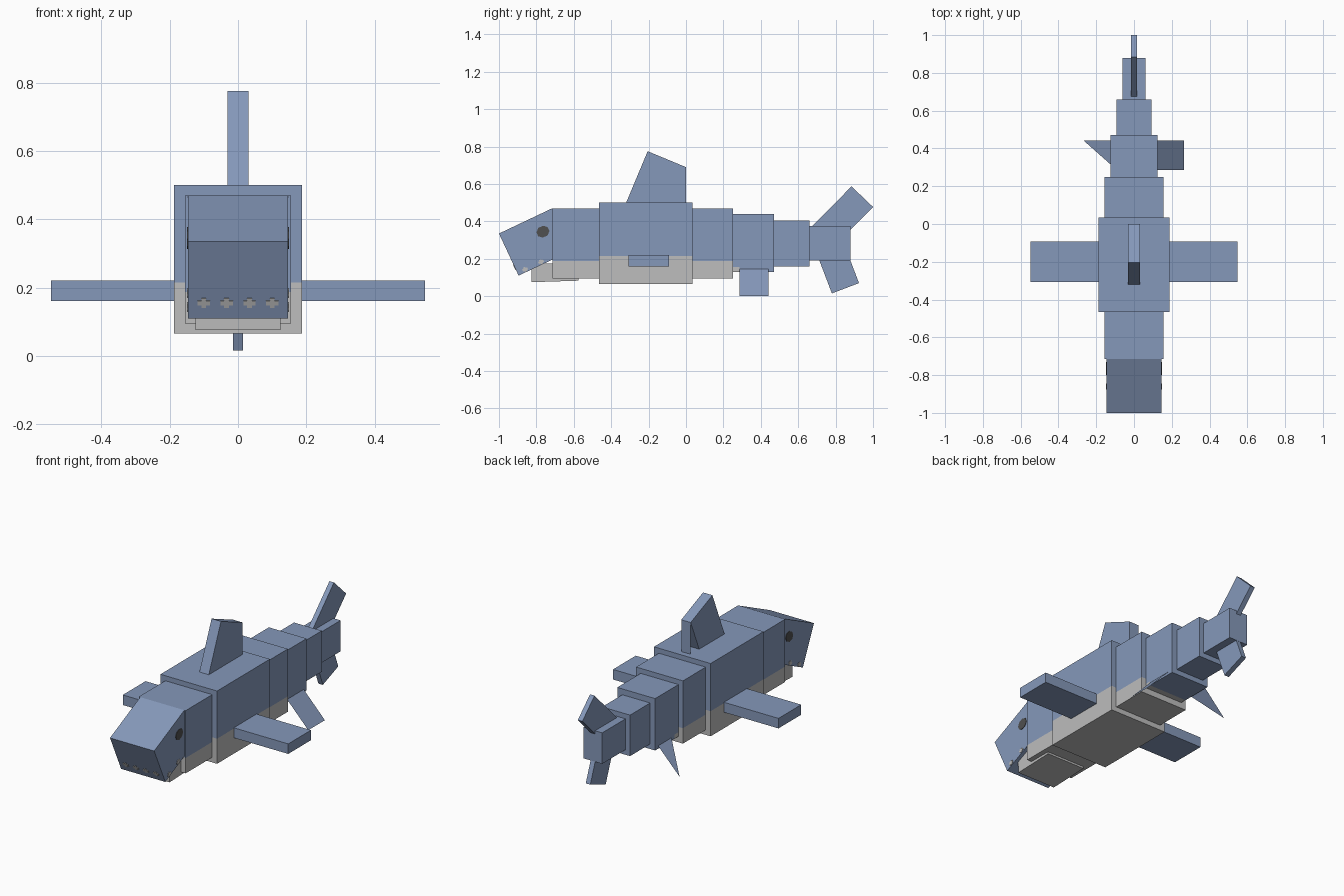
import bpy, bmesh, math
from mathutils import Vector

if "Cube" in bpy.data.objects:
    bpy.data.objects.remove(bpy.data.objects["Cube"])


def material(name, rgb):
    m = bpy.data.materials.new(name)
    m.diffuse_color = (*rgb, 1)
    m.use_nodes = True
    m.node_tree.nodes["Principled BSDF"].inputs["Base Color"].default_value = m.diffuse_color
    return m


BLUE = material("slate_blue", (0.235, 0.315, 0.49))
GREY = material("belly_grey", (0.51, 0.51, 0.51))
DARK = material("eye_dark", (0.08, 0.08, 0.08))


def finish(name, bm, mats, closed=True):
    if closed:
        bmesh.ops.recalc_face_normals(bm, faces=bm.faces)
    me = bpy.data.meshes.new(name)
    bm.to_mesh(me)
    bm.free()
    for m in mats:
        me.materials.append(m)
    ob = bpy.data.objects.new(name, me)
    bpy.context.collection.objects.link(ob)
    return ob


def sheet(name, faces, mat):
    """Single-layer surface from a few corner loops."""
    bm = bmesh.new()
    for f in faces:
        bm.faces.new([bm.verts.new(p) for p in f])
    return finish(name, bm, [mat], False)


def solid(bm, base, offset):
    """Extrude a closed loop along an offset vector."""
    f = bm.faces.new([bm.verts.new(p) for p in base])
    r = bmesh.ops.extrude_face_region(bm, geom=[f], use_keep_orig=True)
    vs = [v for v in r["geom"] if isinstance(v, bmesh.types.BMVert)]
    bmesh.ops.translate(bm, verts=vs, vec=offset)


def profile(name, pts, x0, x1, mat):
    """Side profile (y, z) extruded across x."""
    bm = bmesh.new()
    solid(bm, [(x0, y, z) for y, z in pts], Vector((x1 - x0, 0, 0)))
    return finish(name, bm, [mat])


def segment(name, y0, y1, hx, z0, z1, belly=None, belly_end=9):
    """Body block with a grey belly below a given height."""
    bm = bmesh.new()
    solid(bm, [(-hx, y0, z0), (hx, y0, z0), (hx, y0, z1), (-hx, y0, z1)],
          Vector((0, y1 - y0, 0)))
    if belly:
        for co, no in (((0, 0, belly), (0, 0, 1)), ((0, belly_end, 0), (0, 1, 0))):
            bmesh.ops.bisect_plane(bm, geom=bm.verts[:] + bm.edges[:] + bm.faces[:],
                                   plane_co=co, plane_no=no)
        for f in bm.faces:
            c = f.calc_center_median()
            f.material_index = int(c.z < belly and c.y < belly_end)
    return finish(name, bm, [BLUE, GREY])


def plate(name, centre, u, v, pts, mat):
    """Thin plate lying in the plane of u and v."""
    u, v = Vector(u).normalized(), Vector(v).normalized()
    n = u.cross(v)
    c = Vector(centre) - n * 0.003
    bm = bmesh.new()
    solid(bm, [c + u * a + v * b for a, b in pts], n * 0.006)
    return finish(name, bm, [mat])


def plus(w, h):
    """Stepped cross outline."""
    a, b = w / 2, h / 2
    return [(a, -b), (a, b), (b, b), (b, a * 0.85), (-b, a * 0.85), (-b, b),
            (-a, b), (-a, -b), (-b, -b), (-b, -a * 0.85), (b, -a * 0.85), (b, -b)]


# Body blocks from neck to tail root
segment("neck", -0.715, -0.465, 0.155, 0.095, 0.47, 0.187)
segment("main_body", -0.465, 0.035, 0.187, 0.065, 0.50, 0.215)
segment("rear_body", 0.035, 0.25, 0.155, 0.095, 0.47, 0.187)
segment("hind_body", 0.25, 0.47, 0.125, 0.13, 0.44, 0.155, 0.285)
segment("tail_base", 0.47, 0.66, 0.092, 0.16, 0.405)
segment("tail_root", 0.66, 0.88, 0.062, 0.19, 0.375)

# Tilted head and lower jaw
profile("head", [(-1, 0.335), (-0.715, 0.47), (-0.61, 0.245), (-0.895, 0.11)],
        -0.146, 0.146, BLUE)
profile("jaw", [(-0.825, 0.075), (-0.575, 0.083), (-0.578, 0.18), (-0.828, 0.172)],
        -0.125, 0.125, GREY)

# Teeth and eyes, aligned with the tilt of the head
ANG = math.radians(25.3)
ALONG = (0, math.cos(ANG), math.sin(ANG))
UP = (0, -math.sin(ANG), math.cos(ANG))
for i in range(4):
    plate("front_tooth", (-0.1 + i * 0.0667, -0.916, 0.155), (1, 0, 0), UP,
          plus(0.036, 0.014), GREY)
for s in (-1, 1):
    for y, z in ((-0.86, 0.143), (-0.775, 0.184)):
        plate("side_tooth", (s * 0.146, y, z), ALONG, UP, plus(0.03, 0.013), GREY)
    plate("eye", (s * 0.146, -0.765, 0.345), ALONG, UP,
          [(0.036 * math.cos((k + 0.5) * math.pi / 4),
            0.031 * math.sin((k + 0.5) * math.pi / 4)) for k in range(8)], DARK)

# Pectoral fins
for s in (-1, 1):
    profile("pectoral_fin", [(-0.307, 0.16), (-0.092, 0.16), (-0.092, 0.22), (-0.307, 0.22)],
            s * 0.18, s * 0.547, BLUE)

# Dorsal fin: leaning slab, upright rear sheet and one closed side
profile("dorsal_fin", [(-0.32, 0.50), (-0.205, 0.775), (0, 0.69), (-0.08, 0.50)],
        -0.031, 0.031, BLUE)
sheet("dorsal_rear", [
    [(0.031, 0, 0.5), (-0.031, 0, 0.5), (-0.031, 0, 0.69), (0.031, 0, 0.69)],
    [(0.031, -0.08, 0.5), (0.031, 0, 0.5), (0.031, 0, 0.69)]], BLUE)

# Pelvic fins: a sloping flap on one side, a pointed flap on the other
sheet("pelvic_flap", [[(0.09, 0.285, 0.183), (0.265, 0.285, 0),
                       (0.265, 0.442, 0), (0.09, 0.442, 0.183)]], BLUE)
sheet("pelvic_point", [[(-0.09, 0.285, 0.183), (-0.09, 0.442, 0.183),
                        (-0.267, 0.442, 0)]], BLUE)

# Tail fins
profile("upper_tail_fin", [(0.67, 0.37), (0.885, 0.587), (1.0, 0.477), (0.785, 0.26)],
        -0.015, 0.015, BLUE)
profile("lower_tail_fin", [(0.70, 0.225), (0.78, 0.015), (0.925, 0.07), (0.845, 0.28)],
        -0.015, 0.015, BLUE)
